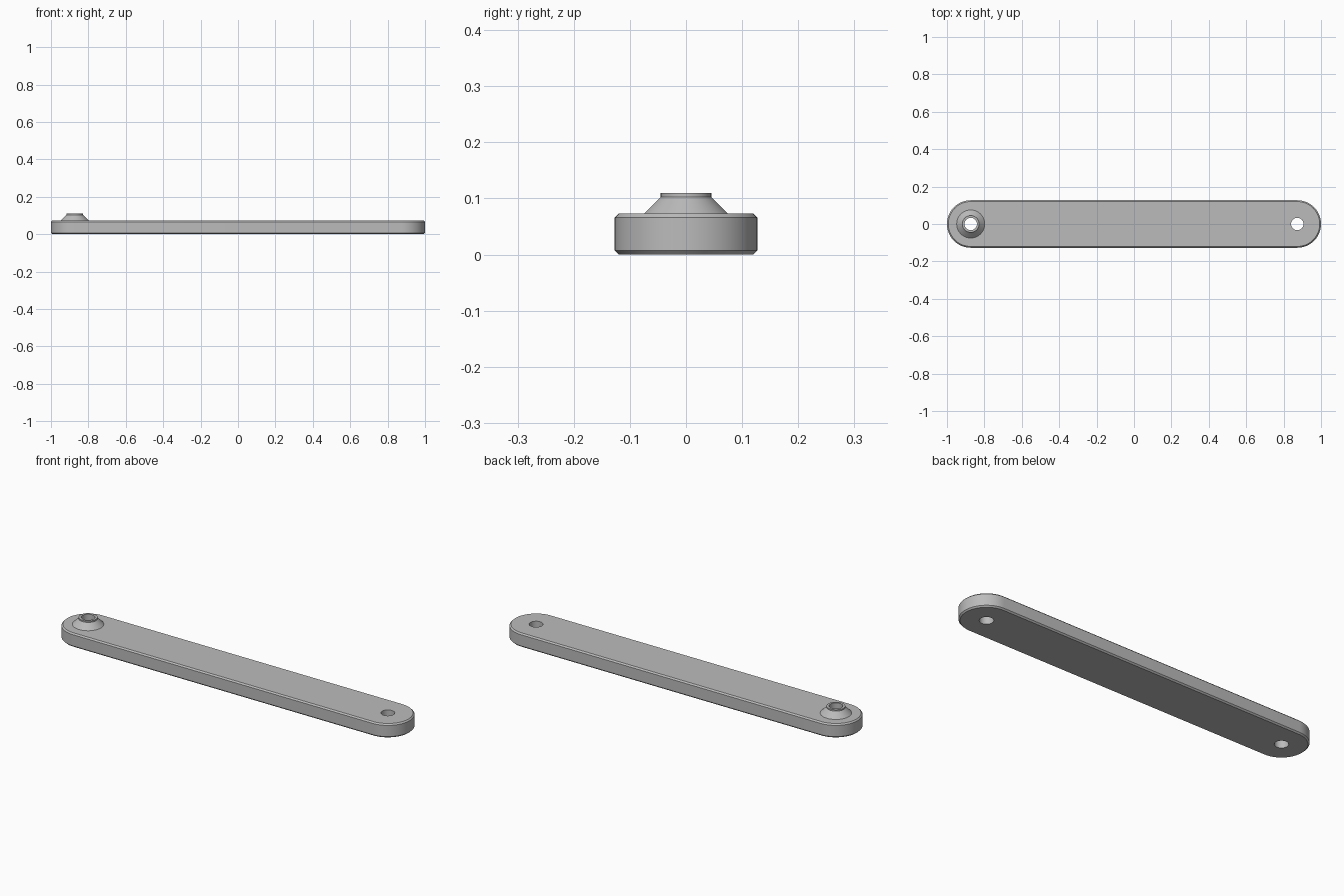
import bpy, bmesh, math

if "Cube" in bpy.data.objects:
    bpy.data.objects.remove(bpy.data.objects["Cube"], do_unlink=True)

PIVOT = 0.873      # distance of each hole from the middle
END_R = 0.127      # radius of the rounded ends
TOP = 0.073        # height of the bar
CHAMFER = 0.007
HOLE_R = 0.033
SEG = 64

grey = bpy.data.materials.new("plain grey")
grey.use_nodes = True
colour = (0.5, 0.5, 0.5, 1)
grey.diffuse_color = colour
grey.node_tree.nodes["Principled BSDF"].inputs["Base Color"].default_value = colour


def circle(r, z, x=0):
    return [(x + r * math.cos(2 * math.pi * i / SEG), r * math.sin(2 * math.pi * i / SEG), z)
            for i in range(SEG)]


def stadium(r, z):
    half = SEG // 2
    pts = []
    for side in (1, -1):
        for i in range(half + 1):
            a = math.pi * i / half - math.pi / 2
            pts.append((side * (PIVOT + r * math.cos(a)), side * r * math.sin(a), z))
    return pts


def loft(name, rings, caps):
    """Join a stack of equal rings with quads, optionally closing both ends."""
    bm = bmesh.new()
    loops = [[bm.verts.new(p) for p in ring] for ring in rings]
    n = len(loops[0])
    for low, high in zip(loops, loops[1:]):
        for i in range(n):
            j = (i + 1) % n
            bm.faces.new((low[i], low[j], high[j], high[i]))
    if caps:
        bm.faces.new(loops[0][::-1])
        bm.faces.new(loops[-1])
    mesh = bpy.data.meshes.new(name)
    bm.to_mesh(mesh)
    bm.free()
    mesh.materials.append(grey)
    ob = bpy.data.objects.new(name, mesh)
    bpy.context.collection.objects.link(ob)
    return ob


def activate(ob):
    bpy.ops.object.select_all(action='DESELECT')
    ob.select_set(True)
    bpy.context.view_layer.objects.active = ob


# Chamfered bar with rounded ends
bar = loft("link_bar", [stadium(END_R - CHAMFER, 0), stadium(END_R, CHAMFER),
                        stadium(END_R, TOP - CHAMFER), stadium(END_R - CHAMFER, TOP)], True)

# Through hole at each end
activate(bar)
for x in (-PIVOT, PIVOT):
    cutter = loft("hole_cutter", [circle(HOLE_R, -0.1, x), circle(HOLE_R, 0.2, x)], True)
    cutter.hide_render = True
    mod = bar.modifiers.new("hole", 'BOOLEAN')
    mod.operation = 'DIFFERENCE'
    mod.solver = 'EXACT'
    mod.object = cutter
    bpy.ops.object.modifier_apply(modifier=mod.name)
    bpy.data.objects.remove(cutter, do_unlink=True)

# Conical spacer boss with a short collar around the right hole
profile = [(0.075, TOP), (0.045, 0.103), (0.045, 0.11), (HOLE_R, 0.11), (HOLE_R, TOP)]
boss = loft("spacer_boss", [circle(r, z, -PIVOT) for r, z in profile], False)

for ob in (bar, boss):
    activate(ob)
    bpy.ops.object.shade_smooth_by_angle(angle=math.radians(30))
